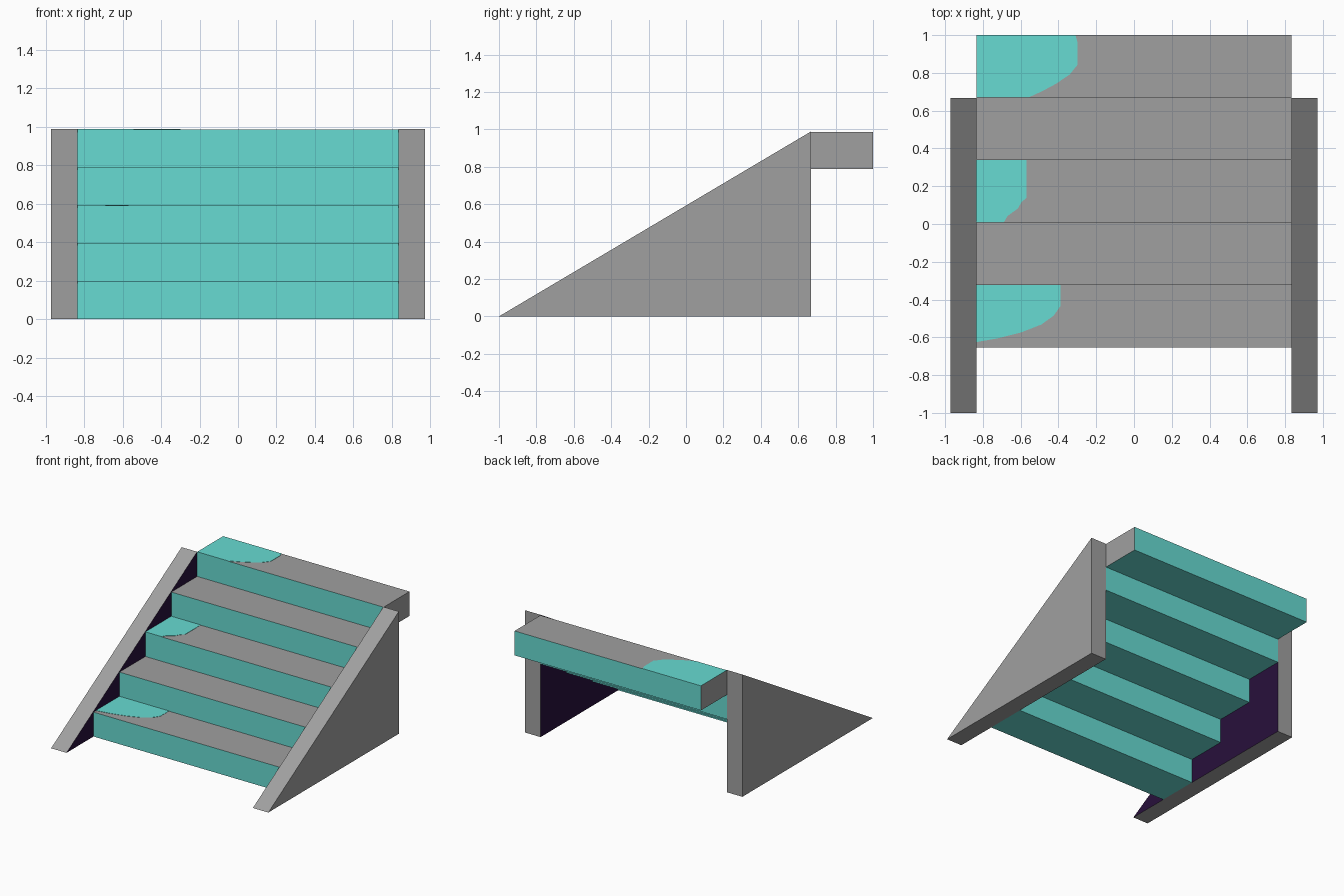
import bpy, bmesh

if "Cube" in bpy.data.objects:
    bpy.data.objects.remove(bpy.data.objects["Cube"])


def material(name, rgb):
    m = bpy.data.materials.new(name)
    m.diffuse_color = (*rgb, 1)
    m.use_nodes = True
    m.node_tree.nodes["Principled BSDF"].inputs["Base Color"].default_value = m.diffuse_color
    return m


GREY = material("grey stone", (0.352, 0.352, 0.352))
TEAL = material("teal", (0.136, 0.708, 0.645))
PURPLE = material("dark purple", (0.021, 0.005, 0.045))


def prism(name, outline, move, mats, rule):
    """Extrude a closed outline by a vector; rule(normal) gives the material slot."""
    bm = bmesh.new()
    face = bm.faces.new([bm.verts.new(p) for p in outline])
    new = bmesh.ops.extrude_face_region(bm, geom=[face], use_keep_orig=True)["geom"]
    bmesh.ops.translate(bm, vec=move, verts=[g for g in new if isinstance(g, bmesh.types.BMVert)])
    bmesh.ops.recalc_face_normals(bm, faces=bm.faces[:])
    bm.normal_update()
    for f in bm.faces:
        f.material_index = rule(f.normal)
    mesh = bpy.data.meshes.new(name)
    bm.to_mesh(mesh)
    bm.free()
    for m in mats:
        mesh.materials.append(m)
    bpy.context.collection.objects.link(bpy.data.objects.new(name, mesh))


INNER, OUTER = 0.833, 0.971
DEPTH, RISE, START = 0.331, 0.197, -0.655

# Triangular side walls with purple inner faces
for side, label in ((-1, "left"), (1, "right")):
    x = side * INNER
    prism(f"{label}_side_wall", [(x, -1, 0), (x, 0.667, 0), (x, 0.667, 0.988)],
          (side * (OUTER - INNER), 0, 0), [GREY, PURPLE],
          lambda n, s=side: int(n.x * s < -0.9))

# Steps: grey treads and ends, teal risers, backs and undersides
for i in range(5):
    y0, z0 = START + i * DEPTH, i * RISE
    y1 = y0 + DEPTH
    z1 = z0 + RISE
    prism(f"step_{i + 1}", [(-INNER, y0, z0), (-INNER, y1, z0), (-INNER, y1, z1), (-INNER, y0, z1)],
          (2 * INNER, 0, 0), [GREY, TEAL],
          lambda n: int(abs(n.y) > 0.9 or n.z < -0.9))

# Teal patches on alternate treads: (x, distance from the step's front edge)
patches = {
    0: [(-0.39, DEPTH), (-0.39, 0.22), (-0.425, 0.17), (-0.49, 0.123), (-0.6, 0.08),
        (-0.72, 0.05), (-INNER, 0.03)],
    2: [(-0.57, DEPTH), (-0.57, 0.13), (-0.595, 0.11), (-0.615, 0.075), (-0.67, 0.035),
        (-0.69, 0), (-INNER, 0)],
    4: [(-0.31, DEPTH), (-0.298, 0.29), (-0.298, 0.175), (-0.34, 0.123), (-0.41, 0.075),
        (-0.48, 0.037), (-0.56, 0), (-INNER, 0)],
}
for i, curve in patches.items():
    y0, z = START + i * DEPTH, (i + 1) * RISE
    prism(f"tread_patch_{i + 1}", [(x, y0 + d, z) for x, d in [(-INNER, DEPTH)] + curve],
          (0, 0, 0.002), [TEAL], lambda n: 0)
